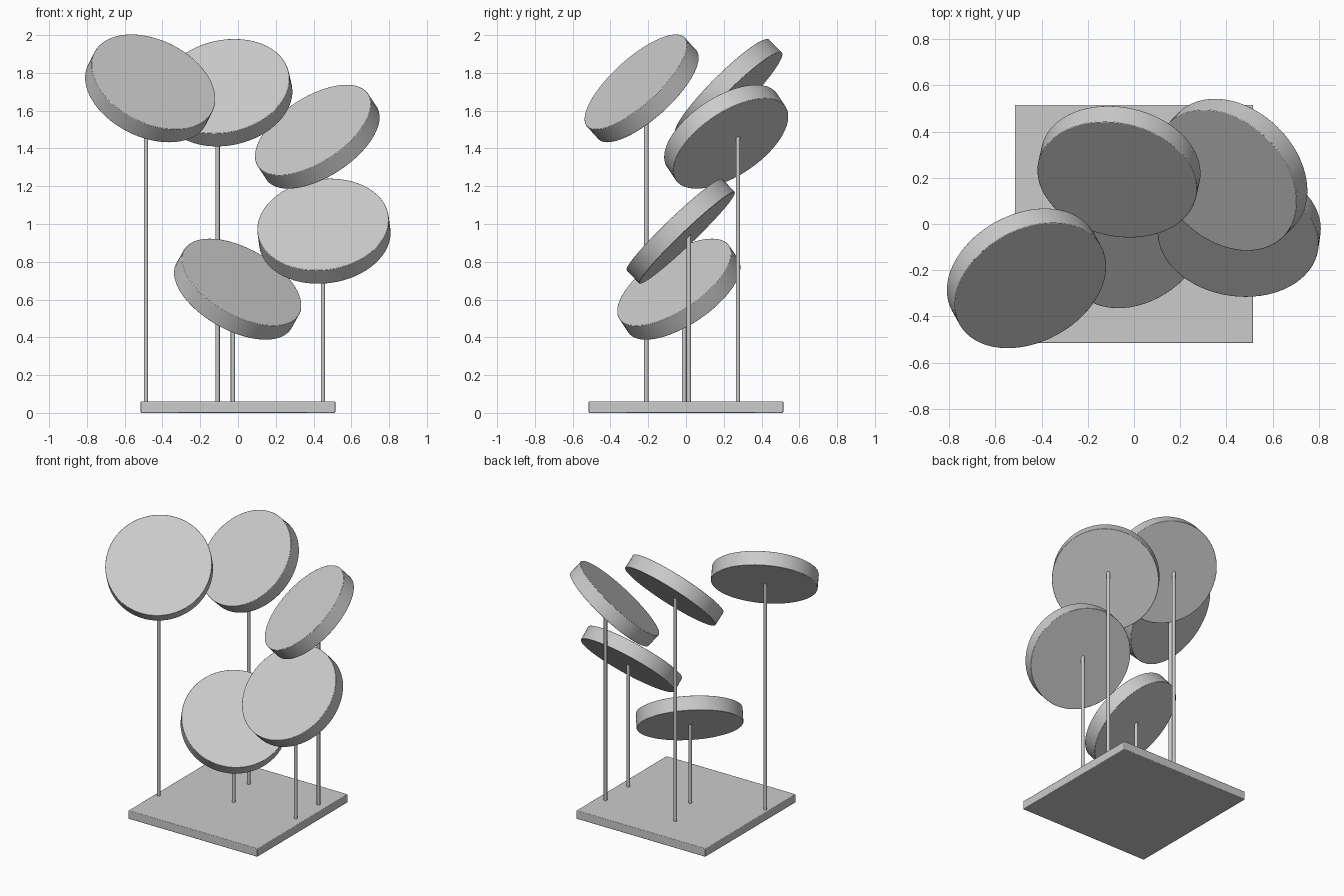
import bpy
from mathutils import Vector

cube = bpy.data.objects.get("Cube")
if cube:
    bpy.data.objects.remove(cube, do_unlink=True)

GREY = (0.6, 0.6, 0.6, 1)
grey = bpy.data.materials.new("plain grey")
grey.use_nodes = True
grey.diffuse_color = GREY
grey.node_tree.nodes["Principled BSDF"].inputs["Base Color"].default_value = GREY


def finish(name, bevel=0.0):
    obj = bpy.context.object
    obj.name = name
    obj.data.materials.append(grey)
    if bevel:
        mod = obj.modifiers.new("soft edge", 'BEVEL')
        mod.width = bevel
        mod.segments = 2
    bpy.ops.object.shade_smooth_by_angle()
    return obj


def cylinder(name, radius, depth, centre, axis, sides, bevel=0.0):
    turn = Vector(axis).to_track_quat('Z', 'Y').to_euler()
    bpy.ops.mesh.primitive_cylinder_add(vertices=sides, radius=radius, depth=depth,
                                        location=centre, rotation=turn)
    return finish(name, bevel)


# Square base plate
BASE = 0.06
bpy.ops.mesh.primitive_cube_add(size=1, location=(0, 0, BASE / 2))
bpy.context.object.scale = (1.03, 1.03, BASE)
bpy.ops.object.transform_apply(location=False, rotation=False, scale=True)
finish("base_plate", 0.004)

# Each tilted disc: centre, direction it faces, and x, y of its pole
DISCS = {
    "right_high": ((-0.465, -0.235, 1.718), (0.35, -0.635, 0.70), (-0.487, -0.21)),
    "back_high": ((-0.065, 0.226, 1.695), (-0.16, -0.70, 0.70), (-0.108, 0.275)),
    "left_upper": ((0.42, 0.213, 1.462), (-0.48, -0.49, 0.73), (0.45, 0.275)),
    "left_lower": ((0.455, -0.028, 0.962), (-0.10, -0.69, 0.72), (0.45, 0.015)),
    "centre_low": ((-0.002, -0.038, 0.655), (0.43, -0.51, 0.76), (-0.027, -0.01)),
}

for place, (centre, facing, (x, y)) in DISCS.items():
    cylinder(place + "_disc", 0.35, 0.10, centre, facing, 64, 0.003)
    # Upright pole, ending inside its disc
    top = centre[2] + 0.02
    height = top - BASE / 2
    cylinder(place + "_pole", 0.0115, height, (x, y, top - height / 2), (0, 0, 1), 20)
